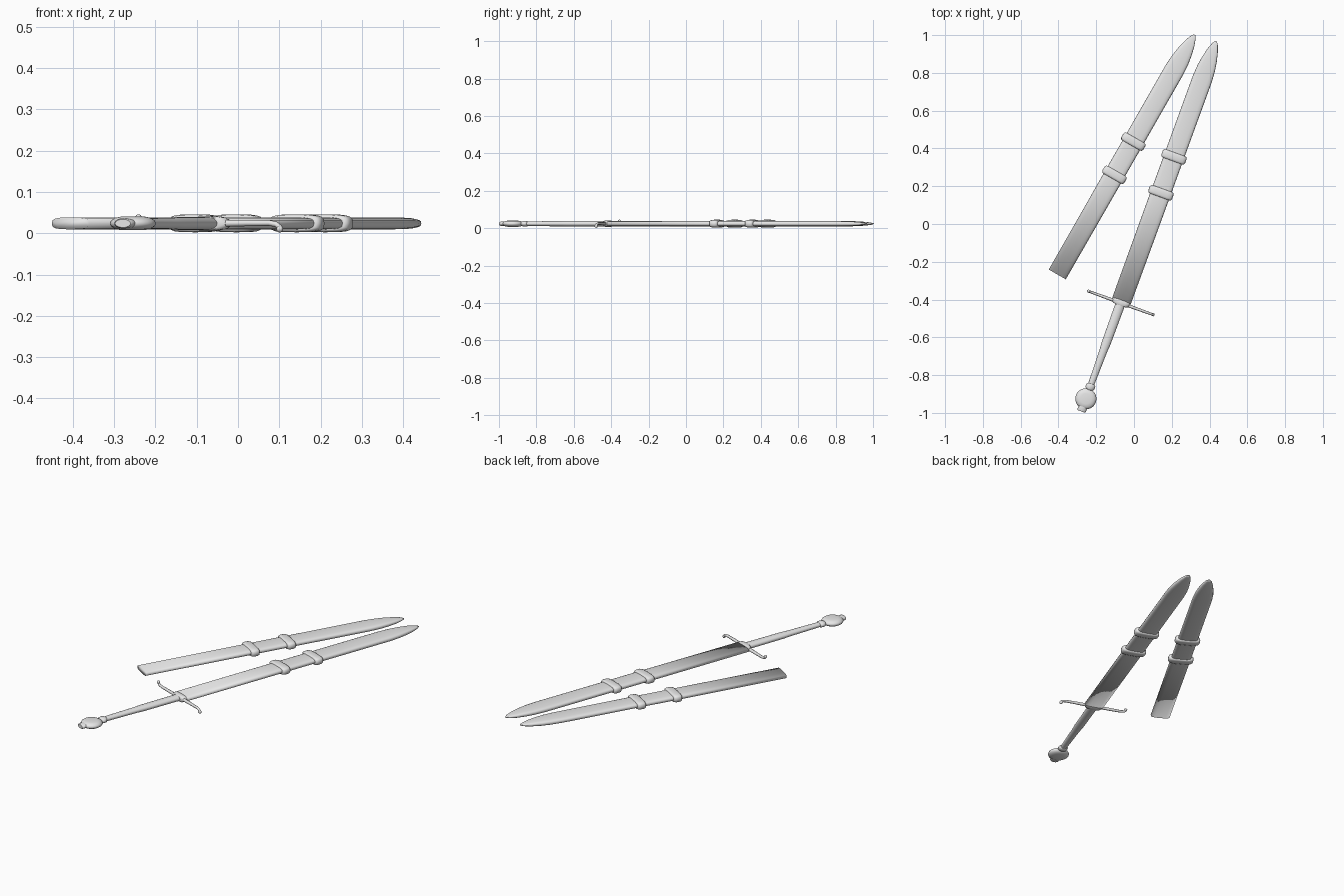
import bpy, bmesh, math
from mathutils import Matrix, Vector

cube = bpy.data.objects.get("Cube")
if cube:
    bpy.data.objects.remove(cube, do_unlink=True)

steel = bpy.data.materials.new("plain_grey")
steel.use_nodes = True
GREY = (0.8, 0.8, 0.8, 1)
steel.diffuse_color = GREY
steel.node_tree.nodes["Principled BSDF"].inputs["Base Color"].default_value = GREY

MID = 0.024  # height of the centre plane


def frame(x, y, degrees):
    return Matrix.Translation((x, y, MID)) @ Matrix.Rotation(math.radians(degrees), 4, "Z")


def finish(name, bm, place, angle=None):
    bmesh.ops.recalc_face_normals(bm, faces=bm.faces)
    mesh = bpy.data.meshes.new(name)
    bm.to_mesh(mesh)
    bm.free()
    mesh.materials.append(steel)
    obj = bpy.data.objects.new(name, mesh)
    bpy.context.collection.objects.link(obj)
    obj.matrix_world = place
    bpy.ops.object.select_all(action="DESELECT")
    obj.select_set(True)
    bpy.context.view_layer.objects.active = obj
    if angle is None:
        bpy.ops.object.shade_smooth()
    else:
        bpy.ops.object.shade_smooth_by_angle(angle=math.radians(angle))
    return obj


def loft(name, stations, place, power=2.0, sides=16, angle=None):
    """Closed body along local y; stations are (y, half width, half thickness)."""
    bm = bmesh.new()
    rings = []
    for y, w, t in stations:
        ring = []
        for i in range(sides):
            a = math.tau * i / sides
            c, s = math.cos(a), math.sin(a)
            x = math.copysign(abs(c) ** (2 / power), c) * w
            z = math.copysign(abs(s) ** (2 / power), s) * t
            ring.append(bm.verts.new((x, y, z)))
        rings.append(ring)
    for a, b in zip(rings, rings[1:]):
        for i in range(sides):
            j = (i + 1) % sides
            bm.faces.new((a[i], a[j], b[j], b[i]))
    bm.faces.new(rings[0])
    bm.faces.new(rings[-1])
    return finish(name, bm, place, angle)


def scabbard(label, place):
    # Long flat sheath with a rounded point
    body = [(0, .052, .0145), (.60, .053, .0145), (.82, .053, .0145), (1.25, .053, .0145),
            (1.31, .049, .0142), (1.36, .041, .013), (1.41, .029, .010),
            (1.445, .016, .006), (1.462, .005, .002)]
    loft(label + "_scabbard", body, place, power=3.2)
    # Padded bands
    for n, y in enumerate((.608, .81), 1):
        band = [(y - .023, .055, .015), (y - .021, .062, .019), (y - .012, .067, .0215),
                (y + .012, .067, .0215), (y + .021, .062, .019), (y + .023, .055, .015)]
        loft(f"{label}_band_{n}", band, place, power=3.6, sides=20, angle=60)


sword = frame(-.07, -.418, -20)
scabbard("empty", frame(-.406, -.267, -29.8))
scabbard("sword", sword @ Matrix.Translation((0, .013, 0)))

# Grip with a slight waist and a collar at the pommel
loft("grip", [(-.48, .016, .012), (-.40, .018, .013), (-.27, .021, .014), (-.23, .024, .0155),
              (-.12, .025, .0155), (0, .026, .0155)], sword, angle=50)
loft("grip_collar", [(-.49, .014, .011), (-.482, .025, .015), (-.462, .025, .015),
                     (-.455, .016, .012)], sword, angle=60)
loft("guard_block", [(-.014, .03, .015), (-.008, .045, .0175), (.01, .05, .0175),
                     (.016, .05, .0145)], sword, power=3, angle=50)

# Cross guard, one end turned down and the other up
half = [(.02, 0), (.10, .001), (.155, .001), (.172, -.002), (.181, -.008), (.183, -.015)]
path = [(-x, -z) for x, z in reversed(half)] + half
curve = bpy.data.curves.new("cross_guard", "CURVE")
curve.dimensions = "3D"
curve.bevel_depth = .007
curve.bevel_resolution = 2
curve.use_fill_caps = True
curve.materials.append(steel)
spline = curve.splines.new("POLY")
spline.points.add(len(path) - 1)
for point, (x, z) in zip(spline.points, path):
    point.co = (x, 0, z, 1)
    point.radius = 1.3 - 2 * abs(x)
spline.use_smooth = True
guard = bpy.data.objects.new("cross_guard", curve)
bpy.context.collection.objects.link(guard)
guard.matrix_world = sword

# Guard end knobs
for side, label in ((-1, "raised"), (1, "lowered")):
    bm = bmesh.new()
    bmesh.ops.create_uvsphere(bm, u_segments=12, v_segments=8, radius=.0085)
    spot = Matrix.Translation((side * .182, 0, -side * .0135))
    finish(label + "_guard_knob", bm, sword @ spot)

# Disc pommel turned about the vertical
profile = [(0, .016), (.028, .0165), (.043, .0135), (.053, .007), (.056, 0)]
profile += [(r, -z) for r, z in reversed(profile[:-1])]
bm = bmesh.new()
verts = [bm.verts.new((r, 0, z)) for r, z in profile]
edges = [bm.edges.new(pair) for pair in zip(verts, verts[1:])]
bmesh.ops.spin(bm, geom=verts + edges, cent=Vector(), axis=(0, 0, 1),
               angle=math.tau, steps=24, use_duplicate=False)
bmesh.ops.remove_doubles(bm, verts=bm.verts, dist=.0001)
finish("pommel", bm, sword @ Matrix.Translation((0, -.54, 0)))
loft("pommel_cap", [(-.611, .020, .010), (-.606, .024, .0125), (-.585, .024, .0125)],
     sword, angle=50)
